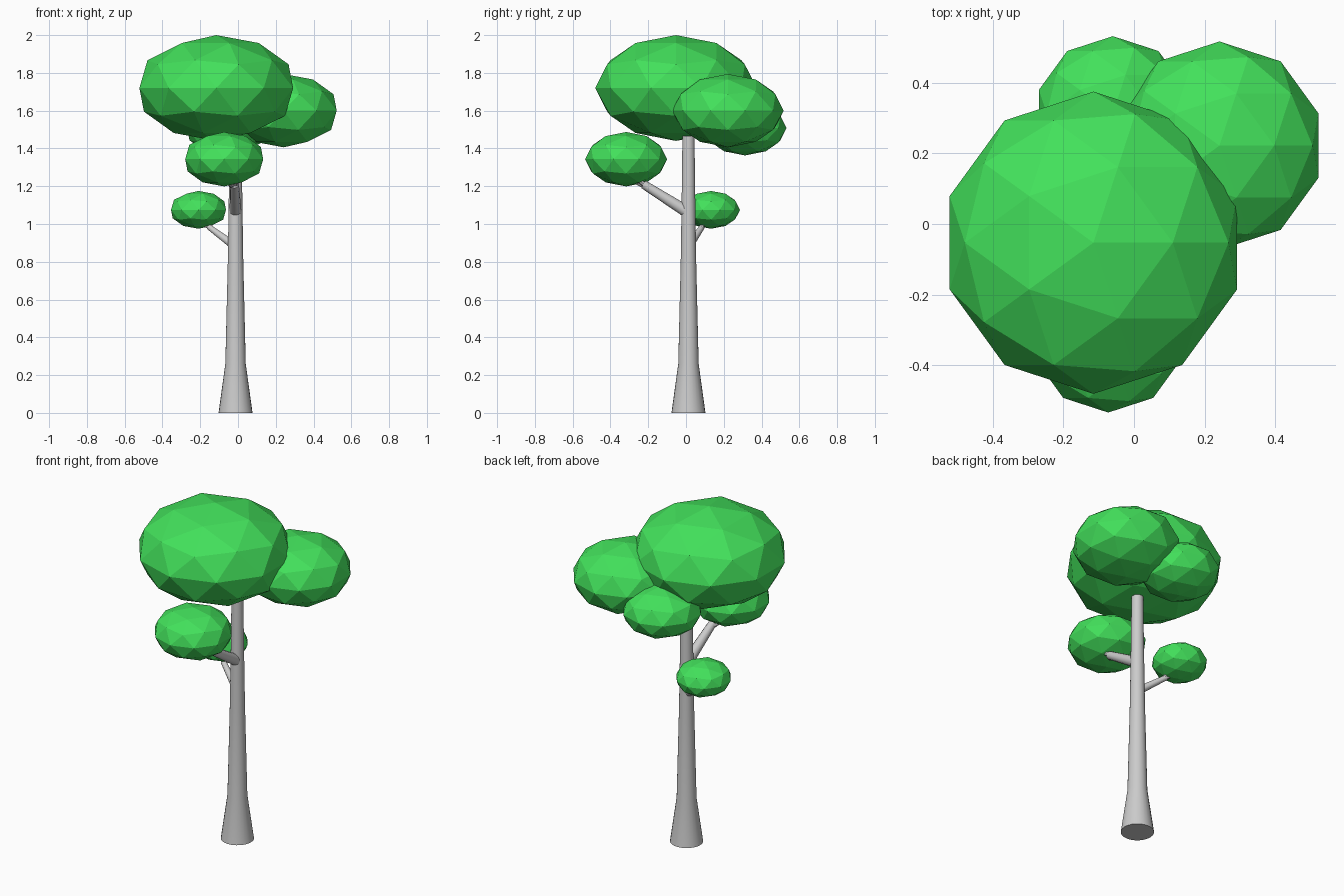
import bpy, bmesh, math
from mathutils import Vector

if "Cube" in bpy.data.objects:
    bpy.data.objects.remove(bpy.data.objects["Cube"])

leaf = bpy.data.materials.new("leaf_green")
leaf.diffuse_color = (0.055, 0.75, 0.105, 1)
leaf.use_nodes = True
leaf.node_tree.nodes["Principled BSDF"].inputs["Base Color"].default_value = leaf.diffuse_color


def foliage(name, center, radius, height):
    """Flattened low-poly icosphere clump."""
    bpy.ops.mesh.primitive_ico_sphere_add(subdivisions=2, radius=1, location=center)
    ob = bpy.context.object
    ob.name = name
    ob.scale = (radius, radius, height)
    ob.data.materials.append(leaf)


def limb(name, rings, sides):
    """Tapered closed tube through (point, radius) rings along one axis."""
    axis = (Vector(rings[-1][0]) - Vector(rings[0][0])).normalized()
    turn = axis.to_track_quat('Z', 'Y')
    bm = bmesh.new()
    loops = []
    for p, r in rings:
        loops.append([bm.verts.new(Vector(p) + turn @ Vector((
            r * math.cos(2 * math.pi * i / sides),
            r * math.sin(2 * math.pi * i / sides), 0))) for i in range(sides)])
    for a, b in zip(loops, loops[1:]):
        for i in range(sides):
            j = (i + 1) % sides
            bm.faces.new((a[i], a[j], b[j], b[i]))
    bm.faces.new(loops[0][::-1])
    bm.faces.new(loops[-1])
    me = bpy.data.meshes.new(name)
    bm.to_mesh(me)
    bm.free()
    ob = bpy.data.objects.new(name, me)
    bpy.context.collection.objects.link(ob)
    bpy.ops.object.select_all(action='DESELECT')
    ob.select_set(True)
    bpy.context.view_layer.objects.active = ob
    bpy.ops.object.shade_smooth_by_angle(angle=math.radians(30))


# Trunk with flared foot
tx, ty = -0.013, 0.013
limb("trunk", [((tx, ty, z), r) for z, r in
               [(0, 0.09), (0.26, 0.054), (0.8, 0.041), (1.2, 0.035), (1.465, 0.032)]], 24)

# Front branch and its twigs
limb("front_branch", [((tx, ty, 1.06), 0.032), ((-0.018, -0.225, 1.21), 0.023)], 12)
limb("front_twig_left", [((-0.02, -0.2, 1.195), 0.016), ((-0.07, -0.3, 1.235), 0.008)], 8)
limb("front_twig_right", [((-0.015, -0.2, 1.195), 0.016), ((0.0, -0.28, 1.25), 0.008)], 8)

# Lower left branch and its twigs
limb("side_branch", [((tx, ty, 0.88), 0.023), ((-0.155, 0.085, 0.985), 0.015)], 12)
limb("side_twig_outer", [((-0.14, 0.078, 0.975), 0.012), ((-0.205, 0.11, 1.01), 0.006)], 8)
limb("side_twig_inner", [((-0.14, 0.078, 0.975), 0.012), ((-0.17, 0.13, 1.05), 0.006)], 8)

# Foliage clumps
foliage("crown_main", (-0.115, -0.053, 1.72), 0.428, 0.28)
foliage("crown_right", (0.242, 0.222, 1.6), 0.295, 0.194)
foliage("crown_back", (-0.06, 0.312, 1.508), 0.22, 0.145)
foliage("foliage_front", (-0.073, -0.317, 1.343), 0.217, 0.144)
foliage("foliage_lower_left", (-0.209, 0.133, 1.075), 0.153, 0.1)
